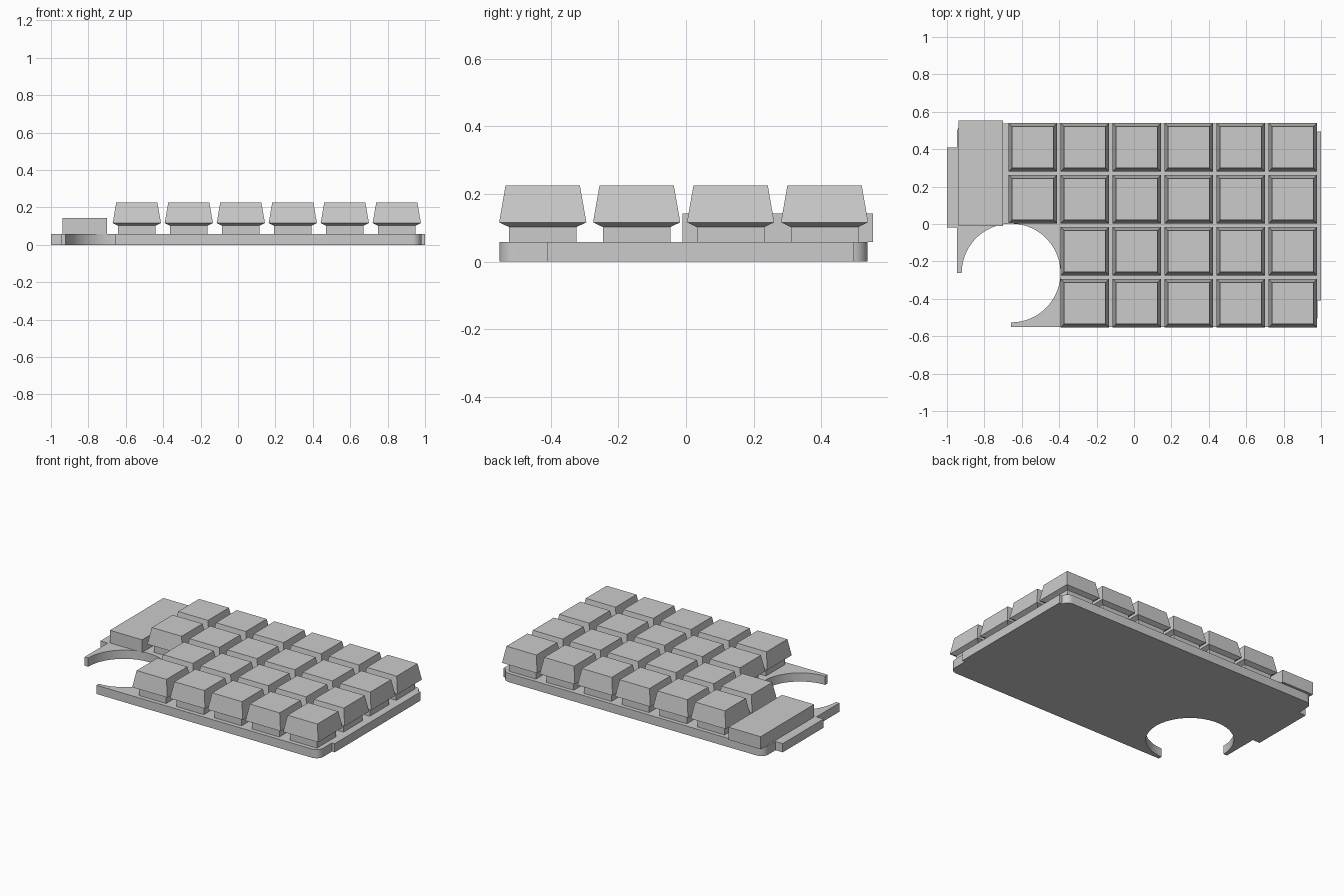
import bpy, bmesh
from math import cos, sin, radians

if "Cube" in bpy.data.objects:
    bpy.data.objects.remove(bpy.data.objects["Cube"], do_unlink=True)

grey = bpy.data.materials.new("plain grey")
grey.use_nodes = True
colour = (0.6, 0.6, 0.6, 1)
grey.diffuse_color = colour
grey.node_tree.nodes["Principled BSDF"].inputs["Base Color"].default_value = colour

PLATE_TOP = 0.058


def loft(name, rings, smooth=False):
    """Solid skinned through matching rings of (x, y, z) points, capped at both ends."""
    bm = bmesh.new()
    loops = [[bm.verts.new(p) for p in ring] for ring in rings]
    n = len(loops[0])
    for low, high in zip(loops, loops[1:]):
        for i in range(n):
            j = (i + 1) % n
            bm.faces.new((low[i], low[j], high[j], high[i]))
    bm.faces.new(loops[0][::-1])
    bm.faces.new(loops[-1])
    bmesh.ops.recalc_face_normals(bm, faces=bm.faces)
    mesh = bpy.data.meshes.new(name)
    bm.to_mesh(mesh)
    bm.free()
    mesh.materials.append(grey)
    obj = bpy.data.objects.new(name, mesh)
    bpy.context.collection.objects.link(obj)
    if smooth:
        bpy.ops.object.select_all(action="DESELECT")
        obj.select_set(True)
        bpy.context.view_layer.objects.active = obj
        bpy.ops.object.shade_smooth_by_angle(angle=radians(30))
    return obj


def prism(name, outline, z0, z1, smooth=False):
    return loft(name, [[(x, y, z) for x, y in outline] for z in (z0, z1)], smooth)


def block(name, x0, x1, y0, y1, z0, z1):
    return prism(name, [(x0, y0), (x1, y0), (x1, y1), (x0, y1)], z0, z1)


def arc(cx, cy, r, start, end, steps):
    angles = [radians(start + (end - start) * i / steps) for i in range(steps + 1)]
    return [(cx + r * cos(a), cy + r * sin(a)) for a in angles]


def square(x, y, width, z):
    h = width / 2
    return [(x - h, y - h, z), (x + h, y - h, z), (x + h, y + h, z), (x - h, y + h, z)]


# Base plate: three rounded corners, with a round bay opening at the front left
left, right, front, back, r = -0.947, 0.98, -0.552, 0.537, 0.05
bay_x, bay_y, bay_r = -0.657, -0.262, 0.264
outline = [(bay_x, front)]
outline += arc(right - r, front + r, r, -90, 0, 8)
outline += arc(right - r, back - r, r, 0, 90, 8)
outline += arc(left + r, back - r, r, 90, 180, 8)
outline += [(left, bay_y)]
outline += arc(bay_x, bay_y, bay_r, 180, -90, 54)
prism("base_plate", outline, 0, PLATE_TOP, smooth=True)

# Side tabs and the raised module
block("right_side_tab", -1.0, left, -0.02, 0.41, 0, PLATE_TOP)
block("left_side_tab", right, 1.0, -0.41, 0.495, 0, PLATE_TOP)
block("controller_module", -0.937, -0.70, -0.01, 0.553, PLATE_TOP, 0.142)

# Keys: stem, flared skirt and tapered cap
PITCH = 0.278
for row in range(4):
    for col in range(6):
        if row < 2 and col == 0:
            continue
        x = -0.541 + col * PITCH
        y = -0.424 + row * PITCH
        tag = f"{row + 1}_{col + 1}"
        loft(f"key_stem_{tag}", [square(x, y, 0.2, z) for z in (PLATE_TOP, 0.102)])
        loft(f"key_cap_{tag}", [square(x, y, 0.2, 0.102), square(x, y, 0.258, 0.116),
                                square(x, y, 0.22, 0.225)])
